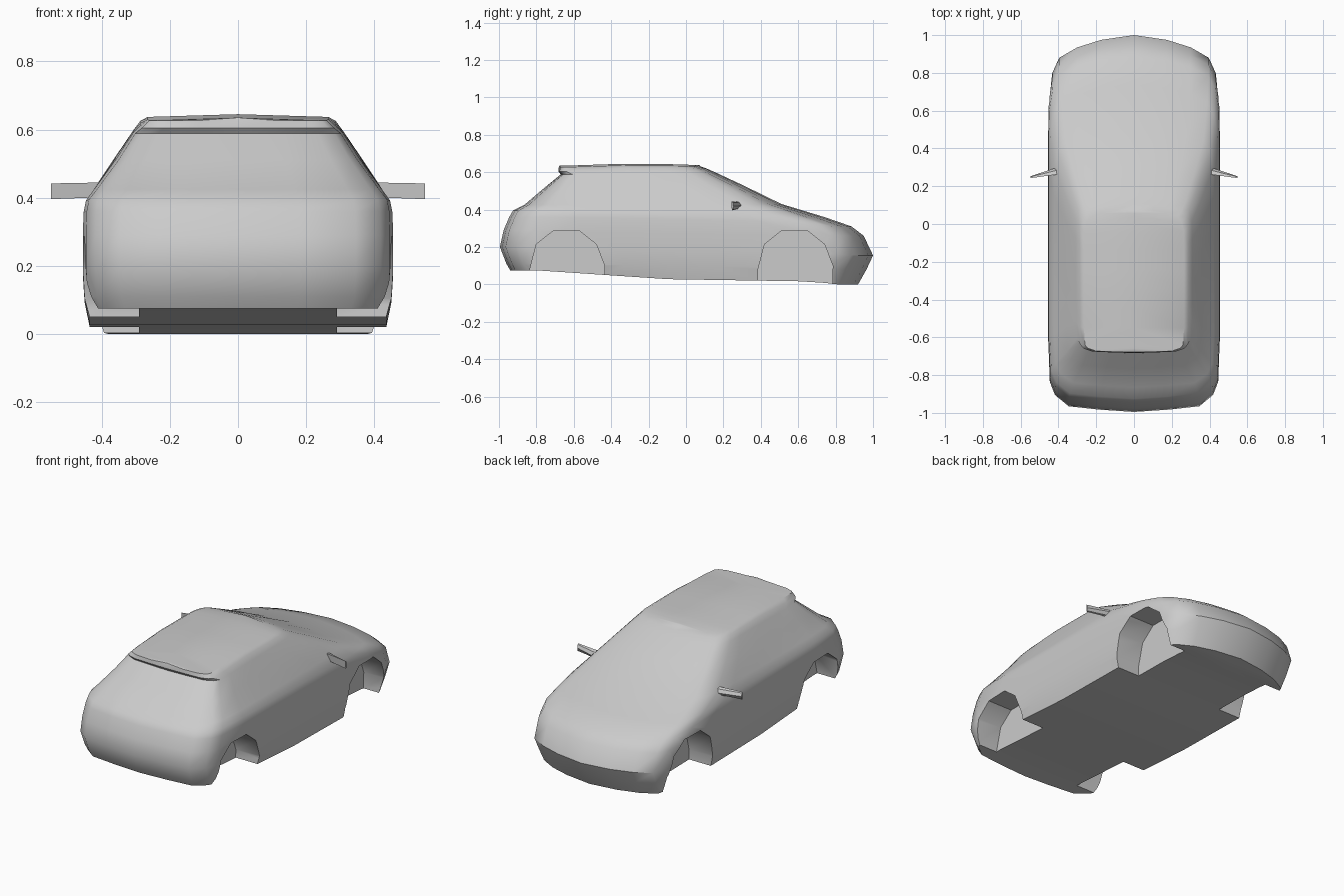
import bpy, bmesh
from math import radians

if "Cube" in bpy.data.objects:
    bpy.data.objects.remove(bpy.data.objects["Cube"])

# Plan outline: (fraction of half width, y offset from the end) for each end
REAR = [(0, 0), (.4, .012), (.76, .03), (.92, .09), (.98, .16)]
SIDE = [.15, .33, .5, .67, .85]
FRONT = [(.995, -.35), (.95, -.2), (.87, -.12), (.66, -.065), (.38, -.025), (0, 0)]
FRONT_Z = [.4, .7, 1, 1, 1, 1]

# Rings from sill to roof: z at -y end, middle, +y end; y ends; half width; end roundness
RINGS = [
    (.075, .028, .00, -.94, .92, .435, .9, .9),
    (.11, .10, .08, -.96, .965, .450, 1, 1),
    (.20, .18, .155, -.995, 1.0, .455, 1, 1),
    (.29, .27, .26, -.975, .95, .455, 1, .9),
    (.36, .35, .31, -.945, .885, .453, 1, .85),
    (.395, .385, .36, -.925, .74, .446, .95, .8),
    (.425, .425, .43, -.865, .51, .422, .8, .6),
    (.51, .52, .53, -.765, .305, .358, .6, .5),
    (.588, .595, .60, -.67, .155, .308, .4, .4),
    (.605, .625, .62, -.683, .11, .287, .25, .35),
    (.627, .637, .63, -.68, .08, .265, .25, .35),
]


def lerp(a, b, t):
    return a + (b - a) * t


def half_ring(zr, zm, zf, yr, yf, w, sr, sf):
    pts = [(w * f, yr + d * sr, zr) for f, d in REAR]
    y0, y1 = yr + REAR[-1][1] * sr, yf + FRONT[0][1] * sf
    for t in SIDE:
        z = lerp(zr, zm, 2 * t) if t < .5 else lerp(zm, lerp(zm, zf, .4), 2 * t - 1)
        pts.append((w, lerp(y0, y1, t), z))
    pts += [(w * f, yf + d * sf, lerp(zm, zf, k)) for (f, d), k in zip(FRONT, FRONT_Z)]
    return pts


def finish(name, bm, angle):
    bmesh.ops.recalc_face_normals(bm, faces=bm.faces)
    me = bpy.data.meshes.new(name)
    bm.to_mesh(me)
    bm.free()
    ob = bpy.data.objects.new(name, me)
    bpy.context.collection.objects.link(ob)
    bpy.ops.object.select_all(action='DESELECT')
    ob.select_set(True)
    bpy.context.view_layer.objects.active = ob
    if angle:
        bpy.ops.object.shade_smooth_by_angle(angle=radians(angle))
    return ob


def prism(bm, a, b):
    va, vb = [bm.verts.new(p) for p in a], [bm.verts.new(p) for p in b]
    n = len(va)
    for i in range(n):
        j = (i + 1) % n
        bm.faces.new((va[i], va[j], vb[j], vb[i]))
    bm.faces.new(va)
    bm.faces.new(vb)


# Body shell: stacked rings, capped by strips across the roof and floor
bm = bmesh.new()
loops = []
for r in RINGS:
    h = half_ring(*r)
    full = h + [(-x, y, z) for x, y, z in h[-2:0:-1]]
    loops.append([bm.verts.new(p) for p in full])
n = len(loops[0])
for a, b in zip(loops, loops[1:]):
    for i in range(n):
        j = (i + 1) % n
        bm.faces.new((a[i], a[j], b[j], b[i]))


def cap(loop, crown):
    last = n // 2
    mid = {0: loop[0], last: loop[last]}
    for i in range(1, last):
        mid[i] = bm.verts.new((0, loop[i].co.y, loop[i].co.z + crown))
    for i in range(last):
        for p, q in ((loop[i], loop[i + 1]), (loop[-i % n], loop[-(i + 1) % n])):
            f = list(dict.fromkeys((p, q, mid[i + 1], mid[i])))
            if len(f) > 2:
                bm.faces.new(f)


cap(loops[0], 0)
cap(loops[-1], .008)
body = finish("car_body", bm, 0)

# Wheel arches: faceted pockets cut into both sides
ARCH = [(-.2, -.1), (-.2, .08), (-.165, .215), (-.075, .286), (.065, .286),
        (.155, .215), (.2, .10), (.195, -.1)]
bm = bmesh.new()
for cy in (-.635, .585):
    for s in (-1, 1):
        prism(bm, [(s * .29, cy + y, z) for y, z in ARCH],
              [(s * .6, cy + y, z) for y, z in ARCH])
cutter = finish("arch_cutter", bm, 0)
cutter.hide_render = True
mod = body.modifiers.new("arches", 'BOOLEAN')
mod.operation, mod.object, mod.solver = 'DIFFERENCE', cutter, 'EXACT'
bpy.ops.object.select_all(action='DESELECT')
body.select_set(True)
bpy.context.view_layer.objects.active = body
bpy.ops.object.modifier_apply(modifier=mod.name)
bpy.data.objects.remove(cutter)
bpy.ops.object.shade_smooth_by_angle(angle=radians(38))

# Door mirrors: thin tapered blades
BASE = [(.255, .445), (.262, .402), (.278, .405), (.297, .422), (.28, .44)]
TIP = [(.243, .442), (.245, .396), (.25, .4), (.253, .418), (.25, .438)]
for s, side in ((-1, "left"), (1, "right")):
    bm = bmesh.new()
    prism(bm, [(s * .385, y + .01, z) for y, z in BASE], [(s * .548, y, z) for y, z in TIP])
    finish("door_mirror_" + side, bm, 40)
